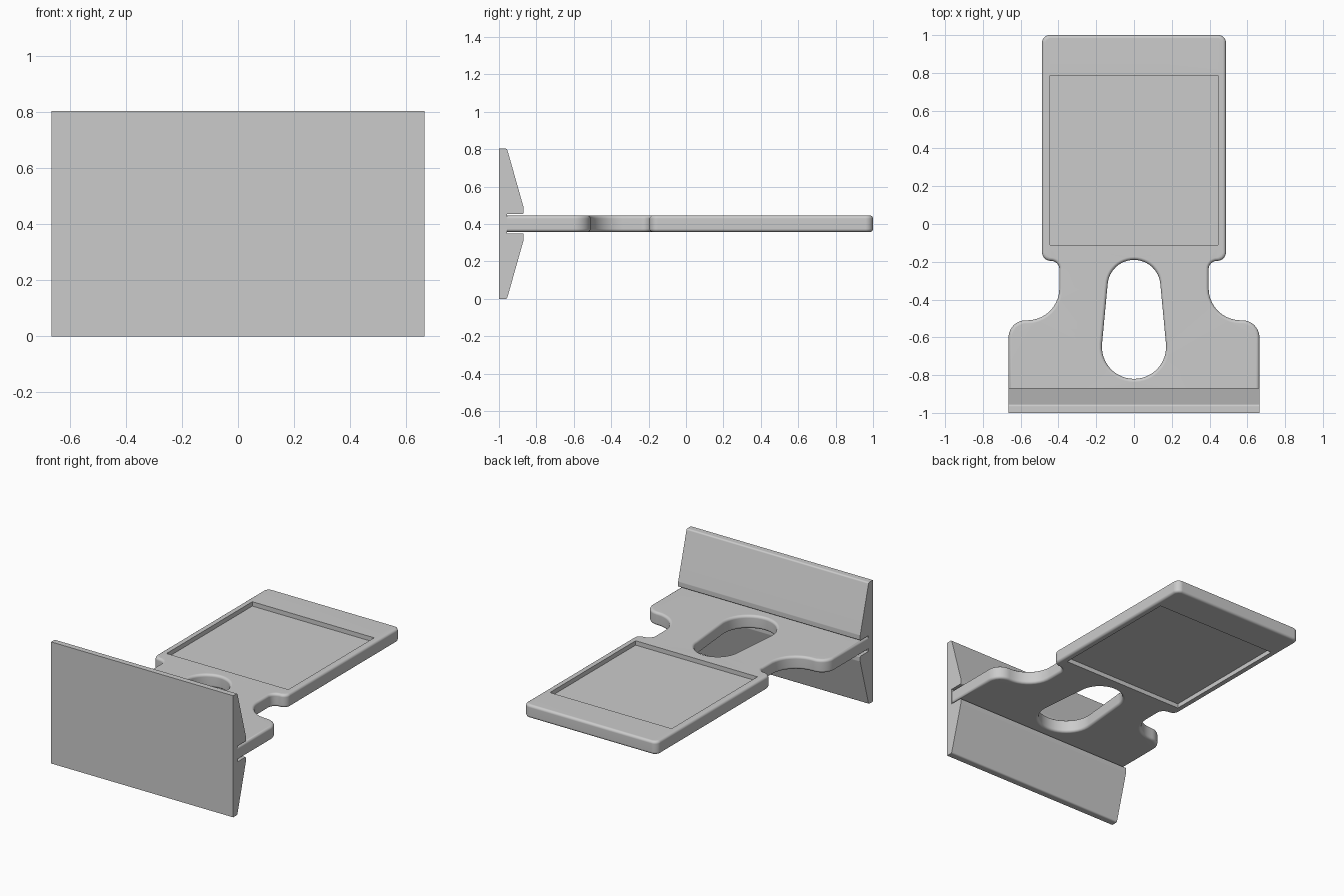
import bpy
import bmesh
from math import cos, sin, pi, radians, tan, asin
from mathutils import Vector

cube = bpy.data.objects.get("Cube")
if cube:
    bpy.data.objects.remove(cube, do_unlink=True)

grey = bpy.data.materials.new("plain_grey")
grey.use_nodes = True
grey.diffuse_color = (0.6, 0.6, 0.6, 1)
grey.node_tree.nodes["Principled BSDF"].inputs["Base Color"].default_value = (0.6, 0.6, 0.6, 1)

HEIGHT = 0.803
MID = HEIGHT / 2
HALF_WIDTH = 0.665


def rounded(corners, steps=10):
    """Closed 2D outline from (x, y, radius) corners."""
    out = []
    for i, (x, y, r) in enumerate(corners):
        p = Vector((x, y))
        if r == 0:
            out.append(p)
            continue
        u = (Vector(corners[i - 1][:2]) - p).normalized()
        v = (Vector(corners[(i + 1) % len(corners)][:2]) - p).normalized()
        half = u.angle(v) / 2
        centre = p + (u + v).normalized() * r / sin(half)
        a = p + u * r / tan(half) - centre
        b = p + v * r / tan(half) - centre
        # Blend the two radii, then restore the length to stay on the arc
        sweep = pi - 2 * half
        for k in range(steps + 1):
            t = sweep * k / steps
            out.append(centre + (a * sin(sweep - t) + b * sin(t)) / sin(sweep))
    return out


def inset(loop, d):
    """Move each point to the left of the travel direction by d."""
    out = []
    for i, p in enumerate(loop):
        e1 = (p - loop[i - 1]).normalized()
        e2 = (loop[(i + 1) % len(loop)] - p).normalized()
        n1, n2 = Vector((-e1.y, e1.x)), Vector((-e2.y, e2.x))
        out.append(p + (n1 + n2) * d / (1 + n1.dot(n2)))
    return out


def ring(bm, loop, z):
    return [bm.verts.new((p.x, p.y, z)) for p in loop]


def bridge(bm, a, b):
    for i in range(len(a)):
        bm.faces.new((a[i - 1], a[i], b[i], b[i - 1]))


def finish(bm, name):
    bmesh.ops.recalc_face_normals(bm, faces=bm.faces)
    mesh = bpy.data.meshes.new(name)
    bm.to_mesh(mesh)
    bm.free()
    mesh.materials.append(grey)
    obj = bpy.data.objects.new(name, mesh)
    bpy.context.collection.objects.link(obj)
    bpy.ops.object.select_all(action='DESELECT')
    obj.select_set(True)
    bpy.context.view_layer.objects.active = obj
    bpy.ops.object.shade_smooth_by_angle(angle=radians(35))
    weighted = obj.modifiers.new("flat_face_normals", 'WEIGHTED_NORMAL')
    weighted.keep_sharp = True


# Front panel: slotted wedge section (y, z) swept across the width
lower = [(-1, 0, 0), (-0.957, 0, 0.012), (-0.868, 0.315, 0.02),
         (-0.868, MID - 0.052, 0.006), (-0.957, MID - 0.052, 0)]
upper = [(y, HEIGHT - z, r) for y, z, r in reversed(lower)]
section = rounded(lower + upper, 5)
bm = bmesh.new()
ends = [[bm.verts.new((x, p.x, p.y)) for p in section] for x in (-HALF_WIDTH, HALF_WIDTH)]
bridge(bm, *ends)
for end in ends:
    bm.faces.new(end)
finish(bm, "front_panel")

# Tray outline, right half mirrored to the left
w = HALF_WIDTH - 0.001
half = [(w, -0.98, 0), (w, -0.51, 0.09), (0.395, -0.51, 0.17),
        (0.395, -0.195, 0.045), (0.487, -0.195, 0.045), (0.487, 1, 0.04)]
outline = rounded(half + [(-x, y, r) for x, y, r in reversed(half)])

# Tapered grip hole, two arcs joined by tangents
y1, r1, y2, r2 = -0.33, 0.14, -0.65, 0.17
tilt = asin((r2 - r1) / (y1 - y2))
hole = []
for cy, r, start, stop in ((y1, r1, tilt, pi - tilt), (y2, r2, pi - tilt, 2 * pi + tilt)):
    for k in range(25):
        a = start + (stop - start) * k / 24
        hole.append(Vector((r * cos(a), cy + r * sin(a))))
hole.reverse()

# Shallow rectangular recess on both sides of the tray
recess = [Vector(p) for p in ((-0.445, -0.11), (0.445, -0.11), (0.445, 0.785), (-0.445, 0.785))]

THICK, ROUND, DEPTH, STEPS = 0.044, 0.017, 0.029, 4
bm = bmesh.new()
rim = {-1: [], 1: []}
for loop in (outline, hole):
    rings = []
    for side in (-1, 1):
        arc = []
        for k in range(STEPS + 1):
            a = pi / 2 * k / STEPS
            arc.append(ring(bm, inset(loop, ROUND * (1 - sin(a))),
                            MID + side * (THICK - ROUND + ROUND * cos(a))))
        rim[side].append(arc[0])
        rings += arc if side < 0 else arc[::-1]
    for a, b in zip(rings, rings[1:]):
        bridge(bm, a, b)
for side in (-1, 1):
    top = ring(bm, recess, MID + side * THICK)
    floor = ring(bm, recess, MID + side * (THICK - DEPTH))
    bridge(bm, top, floor)
    bm.faces.new(floor)
    edges = [bm.edges.get((l[i - 1], l[i])) for l in rim[side] + [top] for i in range(len(l))]
    bmesh.ops.triangle_fill(bm, edges=edges, use_beauty=True, use_dissolve=False,
                            normal=(0, 0, side))
finish(bm, "tray_plate")
